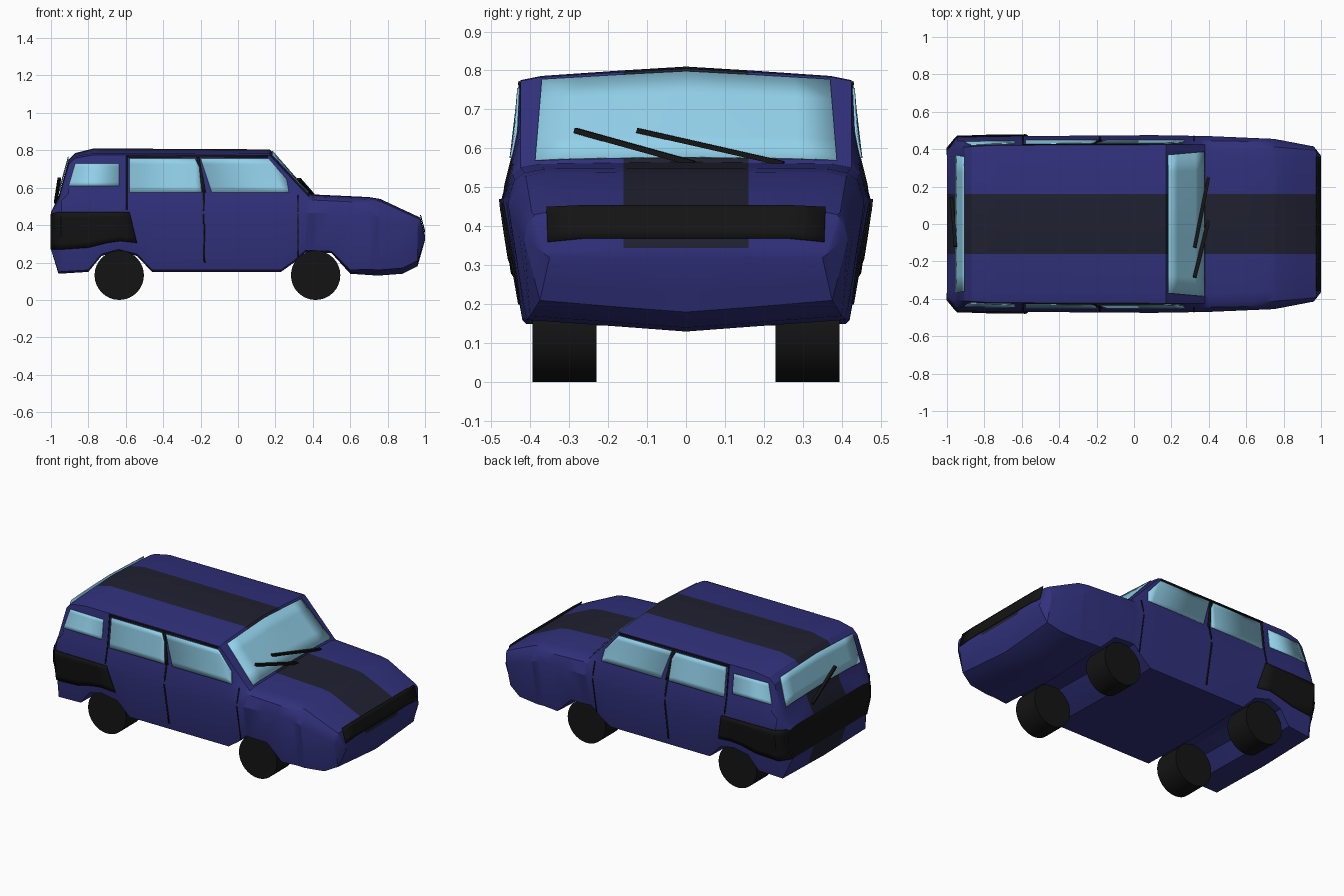
import bpy, bmesh, math
from mathutils import Vector

if "Cube" in bpy.data.objects:
    bpy.data.objects.remove(bpy.data.objects["Cube"])


def material(name, rgb):
    m = bpy.data.materials.new(name)
    m.diffuse_color = (*rgb, 1)
    m.use_nodes = True
    m.node_tree.nodes["Principled BSDF"].inputs["Base Color"].default_value = m.diffuse_color
    return m


BLUE = material("blue_paint", (0.03, 0.03, 0.2))
STRIPE = material("stripe_paint", (0.014, 0.015, 0.03))
BLACK = material("black_trim", (0.007, 0.007, 0.007))
GLASS = material("glass", (0.29, 0.64, 0.83))

# Body outline channels, each a list of (x, value)
z_bottom = [(-1, .27), (-.96, .14), (-.8, .15), (-.73, .235), (-.64, .26), (-.54, .235),
            (-.46, .15), (.23, .15), (.3, .2), (.36, .255), (.5, .25), (.6, .14),
            (.75, .13), (.88, .14), (.96, .18), (1, .32)]
z_top = [(-1, .47), (-.96, .55), (-.905, .75), (-.87, .785), (-.77, .81), (.17, .805),
         (.38, .565), (.7, .55), (.76, .54), (.975, .44), (1, .345)]
z_mid = [(-1, .37), (-.96, .45), (-.9, .465), (.7, .465), (.975, .36), (1, .33)]
z_belt = [(-1, .455), (-.96, .515), (-.905, .57), (.27, .57), (.38, .535), (.7, .52),
          (.975, .41), (1, .333)]
y_bottom = [(-1, .36), (-.96, .41), (-.8, .42), (-.64, .44), (-.46, .42), (.23, .42),
            (.42, .435), (.6, .42), (.88, .40), (.96, .375), (1, .35)]
y_mid = [(-1, .40), (-.945, .465), (-.6, .47), (.1, .475), (.4, .47), (.75, .455),
         (.96, .415), (1, .365)]
y_belt = [(-1, .395), (-.945, .445), (.3, .447), (.7, .44), (.97, .405), (1, .363)]
y_top = [(-1, .385), (-.96, .405), (-.9, .412), (-.77, .42), (.38, .425), (.75, .412),
         (.97, .395), (1, .36)]
crown = [(-1, 0), (-.96, .008), (-.9, .015), (-.77, .024), (.17, .022), (.38, .005), (1, 0)]
keel = [(-1, 0), (-.96, .01), (.5, .01), (.7, .03), (.96, .03), (1, 0)]


def interp(keys, t):
    if t <= keys[0][0]:
        return keys[0][1]
    for (a, u), (b, v) in zip(keys, keys[1:]):
        if t <= b:
            return u + (v - u) * (t - a) / max(b - a, 1e-9)
    return keys[-1][1]


def ring(x):
    """Half cross-section (y, z) from the floor centre to the roof centre."""
    zb, zt, e, k = (interp(c, x) for c in (z_bottom, z_top, crown, keel))
    yt = interp(y_top, x)
    return [(0, zb), (.16, zb + .4 * k), (interp(y_bottom, x), zb + k),
            (interp(y_mid, x), interp(z_mid, x)), (interp(y_belt, x), interp(z_belt, x)),
            (yt, zt - e - .01), (yt - .05, zt - e), (.16, zt - .4 * e), (0, zt)]


def side_y(x, z):
    return interp([(p[1], p[0]) for p in ring(x)[2:6]], z)


def top_z(x, y):
    return interp(ring(x)[:4:-1], abs(y))


def finish(ob, mats, mirror=False, thickness=0):
    for m in mats:
        ob.data.materials.append(m)
    bpy.ops.object.select_all(action='DESELECT')
    ob.select_set(True)
    bpy.context.view_layer.objects.active = ob
    bpy.ops.object.shade_smooth_by_angle(angle=math.radians(28))
    if thickness:
        s = ob.modifiers.new("Solidify", 'SOLIDIFY')
        s.thickness, s.offset = thickness, 0
    if mirror:
        m = ob.modifiers.new("Mirror", 'MIRROR')
        m.use_axis = (False, True, False)
    return ob


def grid(name, rows, mats, pick=None, caps=False, **kw):
    """Skin a list of equal-length point rows."""
    bm = bmesh.new()
    vs = [[bm.verts.new(p) for p in r] for r in rows]
    for i in range(len(vs) - 1):
        for j in range(len(vs[0]) - 1):
            f = bm.faces.new((vs[i][j], vs[i + 1][j], vs[i + 1][j + 1], vs[i][j + 1]))
            f.material_index = pick(i, j) if pick else 0
    if caps:
        bm.faces.new(vs[0]).material_index = 2
        bm.faces.new(vs[-1])
    bmesh.ops.recalc_face_normals(bm, faces=bm.faces)
    me = bpy.data.meshes.new(name)
    bm.to_mesh(me)
    bm.free()
    ob = bpy.data.objects.new(name, me)
    bpy.context.collection.objects.link(ob)
    return finish(ob, mats, **kw)


def side_panel(name, columns, mat, off=.004, n=6):
    """Panel laid on both body sides; columns are (x_top, z_top, x_bottom, z_bottom)."""
    rows = []
    for xt, zt, xb, zb in columns:
        pts = [(xt + (xb - xt) * i / n, zt + (zb - zt) * i / n) for i in range(n + 1)]
        rows.append([(x, side_y(x, z) + off, z) for x, z in pts])
    grid(name, rows, [mat], mirror=True, thickness=.006)


def top_panel(name, x0, w0, x1, w1, dz, mat, n=8, m=4):
    """Panel laid over the upper surface, with half width w0 at x0 and w1 at x1."""
    rows = []
    for i in range(m + 1):
        x, w = x0 + (x1 - x0) * i / m, w0 + (w1 - w0) * i / m
        ys = [w * (2 * j / n - 1) for j in range(n + 1)]
        rows.append([(x, y, top_z(x, y) + dz) for y in ys])
    grid(name, rows, [mat], thickness=.004)


def bar(name, a, b, w):
    a, b = Vector(a), Vector(b)
    bpy.ops.mesh.primitive_cube_add(size=1, location=(a + b) / 2)
    ob = bpy.context.object
    ob.name = name
    ob.rotation_euler = (b - a).to_track_quat('X', 'Z').to_euler()
    ob.scale = ((b - a).length, w, w * .7)
    finish(ob, [BLACK])


# Body shell with the centre stripe
xs = sorted({k[0] for c in (z_bottom, z_top, y_mid, z_belt) for k in c})
grid("body", [[(x, y, z) for y, z in ring(x)] for x in xs], [BLUE, STRIPE, BLACK],
     pick=lambda i, j: 1 if j == 7 or (j == 0 and xs[i] < -.97) else 0,
     caps=True, mirror=True)

# Glass
top_panel("windscreen", .183, .37, .375, .387, .007, GLASS)
top_panel("rear_window", -.955, .37, -.907, .36, .025, GLASS)
side_panel("rear_side_window", [(-.87, .73, -.905, .61), (-.635, .73, -.635, .61)], GLASS)
side_panel("middle_window", [(-.58, .755, -.58, .575), (-.23, .755, -.23, .575),
                             (-.207, .71, -.195, .575)], GLASS)
side_panel("front_window", [(-.18, .70, -.165, .575), (-.2, .755, -.14, .575),
                            (.165, .755, .24, .575), (.26, .645, .272, .575)][1:], GLASS)

# Dark door seams and window pillars
side_panel("door_seam", [(-.188, .57, -.183, .2), (-.18, .57, -.175, .2)], BLACK, .001)
side_panel("centre_pillar", [(-.222, .765, -.19, .575), (-.208, .765, -.172, .575)], BLACK, .003)
side_panel("rear_pillar_seam", [(-.598, .775, -.598, .48), (-.592, .775, -.592, .48)], BLACK, .001)
side_panel("front_seam", [(.318, .56, .318, .23), (.323, .56, .323, .23)], BLACK, .001)
side_panel("gutter", [(-.59, .772, -.59, .762), (.16, .772, .16, .762)], BLACK, .003)

# Wraparound rear bumper and front grille
side_panel("rear_bumper", [(-1, .46, -1, .27), (-.96, .47, -.96, .27), (-.945, .47, -.945, .27),
                           (-.8, .47, -.8, .28), (-.72, .47, -.7, .305), (-.65, .47, -.63, .315),
                           (-.58, .47, -.54, .305)], BLACK, .008)
top_panel("grille", .976, .358, .9985, .355, .018, BLACK)


# Wipers
def on_screen(y, z):
    return (.39 - (z - .565) * .875, y, z + .006)


bar("wiper_a", on_screen(-.285, .64), on_screen(.02, .555), .02)
bar("wiper_b", on_screen(-.125, .64), on_screen(.25, .555), .018)
bar("rear_wiper", (-.975, .14, .52), (-.955, -.12, .65), .018)

# Wheels
for x, end in ((-.635, "rear"), (.415, "front")):
    for y, s in ((-.312, "right"), (.312, "left")):
        bpy.ops.mesh.primitive_cylinder_add(vertices=32, radius=.132, depth=.165,
                                            location=(x, y, .132), rotation=(math.pi / 2, 0, 0))
        bpy.context.object.name = f"{end}_{s}_wheel"
        finish(bpy.context.object, [BLACK])
